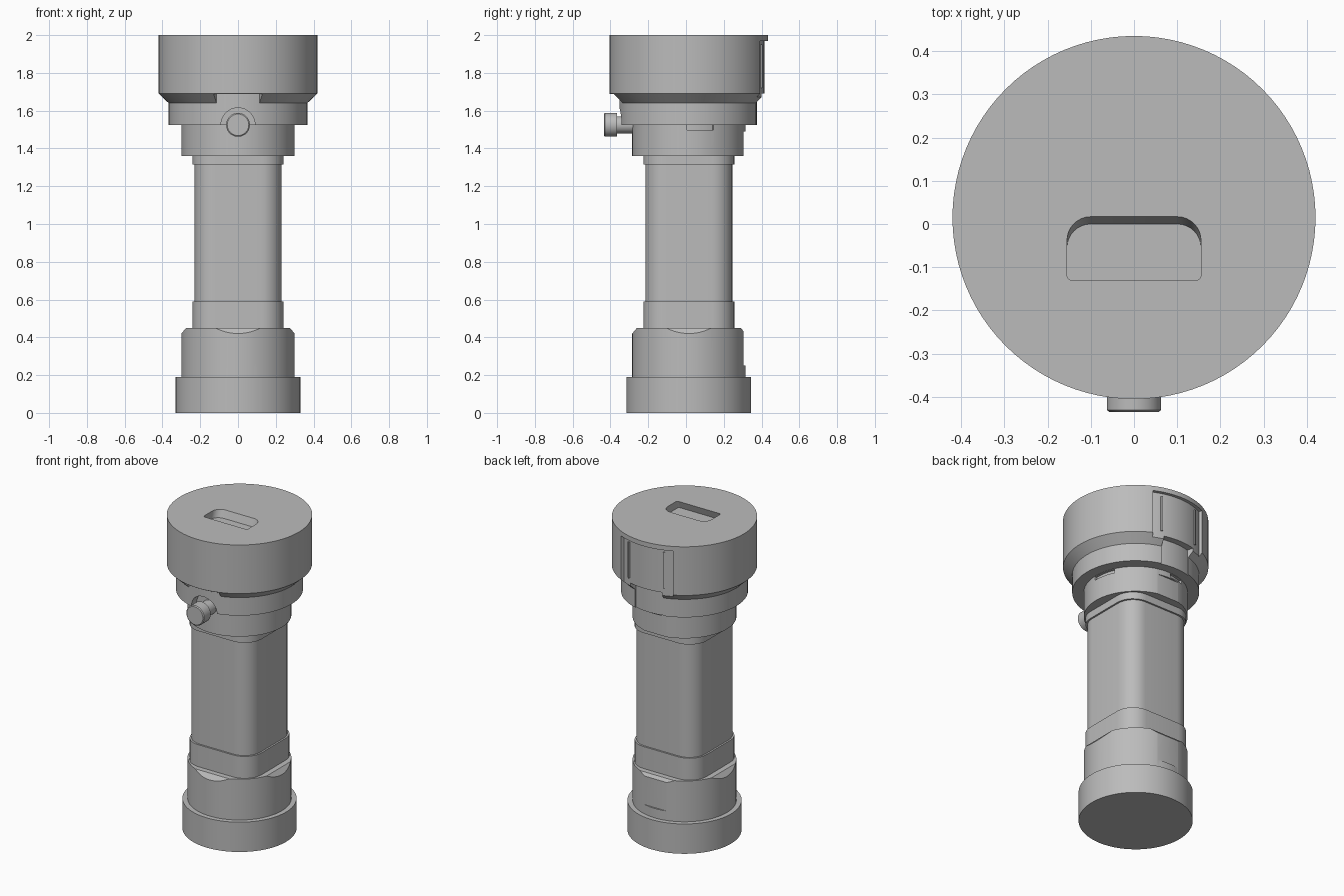
import bpy, bmesh, math
from mathutils import Vector

cube = bpy.data.objects.get("Cube")
if cube:
    bpy.data.objects.remove(cube, do_unlink=True)

CY = 0.015   # y of the main axis
SEG = 96

grey = bpy.data.materials.new("plain_grey")
grey.use_nodes = True
COLOR = (0.5, 0.5, 0.5, 1)
grey.diffuse_color = COLOR
grey.node_tree.nodes["Principled BSDF"].inputs["Base Color"].default_value = COLOR


def loft(name, rings):
    """Closed solid through matching loops of points."""
    bm = bmesh.new()
    loops = [[bm.verts.new(p) for p in ring] for ring in rings]
    for a, b in zip(loops, loops[1:]):
        for i in range(len(a)):
            j = (i + 1) % len(a)
            bm.faces.new((a[i], a[j], b[j], b[i]))
    bm.faces.new(loops[0][::-1])
    bm.faces.new(loops[-1])
    bmesh.ops.recalc_face_normals(bm, faces=bm.faces)
    mesh = bpy.data.meshes.new(name)
    bm.to_mesh(mesh)
    bm.free()
    mesh.materials.append(grey)
    obj = bpy.data.objects.new(name, mesh)
    bpy.context.collection.objects.link(obj)
    return obj


def lathe(name, profile):
    angles = [2 * math.pi * i / SEG for i in range(SEG)]
    return loft(name, [[(r * math.cos(a), CY + r * math.sin(a), z) for a in angles]
                       for r, z in profile])


def rod(name, profile, z):
    """Round part along y; profile holds (radius, y)."""
    angles = [2 * math.pi * i / 48 for i in range(48)]
    return loft(name, [[(r * math.cos(a), y, z + r * math.sin(a)) for a in angles]
                       for r, y in profile])


def box(name, x0, x1, y0, y1, z0, z1):
    return loft(name, [[(x0, y0, z), (x1, y0, z), (x1, y1, z), (x0, y1, z)]
                       for z in (z0, z1)])


def sector(name, r0, r1, mid, half, z0, z1):
    """Curved block around the main axis, angles in degrees."""
    steps = [math.radians(mid - half + 2 * half * i / 16) for i in range(17)]
    outline = [(r0, a) for a in steps] + [(r1, a) for a in reversed(steps)]
    return loft(name, [[(r * math.cos(a), CY + r * math.sin(a), z) for r, a in outline]
                       for z in (z0, z1)])


def rounded(x0, x1, y0, y1, r_front, r_back):
    """Outline of a rectangle with rounded corners."""
    pts = []
    corners = [(x1, y0, r_front, 270), (x1, y1, r_back, 0),
               (x0, y1, r_back, 90), (x0, y0, r_front, 180)]
    for x, y, r, start in corners:
        cx = x - r if x == x1 else x + r
        cy = y - r if y == y1 else y + r
        for i in range(9):
            a = math.radians(start + i * 90 / 8)
            pts.append((cx + r * math.cos(a), cy + r * math.sin(a)))
    return pts


def square_post(name, half, radius, z0, z1):
    pts = rounded(-half, half, CY - half, CY + half, radius, radius)
    return loft(name, [[(x, y, z) for x, y in pts] for z in (z0, z1)])


def cut(target, *cutters):
    for cutter in cutters:
        cutter.hide_render = True
        mod = target.modifiers.new("cut", "BOOLEAN")
        mod.operation, mod.solver, mod.object = "DIFFERENCE", "EXACT", cutter
        bpy.context.view_layer.objects.active = target
        bpy.ops.object.modifier_apply(modifier=mod.name)
        bpy.data.objects.remove(cutter, do_unlink=True)


# Base and lower ring with a sloped facet on each side
base = lathe("base", [(0.33, 0), (0.33, 0.19)])
lower_ring = lathe("lower_ring", [(0.30, 0.15), (0.30, 0.45)])
for k in range(4):
    a = math.pi / 2 * k
    out, side = Vector((math.cos(a), math.sin(a), 0)), Vector((-math.sin(a), math.cos(a), 0))
    wedge = [(0.275, 0.45), (0.325, 0.39), (0.36, 0.48), (0.25, 0.48)]
    cut(lower_ring, loft("facet_cutter", [
        [out * r + side * s + Vector((0, CY, z)) for r, z in wedge] for s in (-0.3, 0.3)]))
cut(lower_ring, box("flat_cutter", -0.2, 0.2, CY + 0.29, 0.5, 0.25, 0.5))

# Square handle with its collars
lower_collar = square_post("lower_collar", 0.241, 0.12, 0.42, 0.59)
handle = square_post("handle", 0.23, 0.11, 0.57, 1.33)
upper_collar = square_post("upper_collar", 0.241, 0.12, 1.315, 1.38)

# Round neck with small locking slots
neck = lathe("neck", [(0.30, 1.36), (0.30, 1.54)])
cut(neck,
    box("flat_cutter", -0.2, 0.2, CY + 0.29, 0.5, 1.3, 1.49),
    sector("slot_cutter", 0.285, 0.35, 12, 14, 1.498, 1.523),
    sector("slot_cutter", 0.285, 0.35, 102, 10, 1.498, 1.523))

# Ring under the head, with an arch cleared around the knob
head_ring = lathe("head_ring", [(0.367, 1.525), (0.367, 1.66)])
cut(head_ring,
    rod("arch_cutter", [(0.09, -0.5), (0.09, CY - 0.305)], 1.525),
    sector("back_cutter", 0.36, 0.46, 90, 16, 1.5, 1.7))

# Head with bevelled underside, back recess and front cutaway
head = lathe("head", [(0.367, 1.64), (0.42, 1.69), (0.42, 2.0)])
pocket = rounded(-0.155, 0.155, -0.13, 0.017, 0.012, 0.055)
cut(head,
    sector("recess_cutter", 0.40, 0.46, 90, 26, 1.6, 1.97),
    sector("back_cutter", 0.36, 0.46, 90, 16, 1.5, 1.69),
    sector("front_cutter", 0.366, 0.46, 270, 18, 1.6, 1.688),
    loft("pocket_cutter", [[(x, y - (2.0 - z) * 0.36, z) for x, y in pocket]
                           for z in (1.953, 2.01)]))

# Guide ribs in the back recess
ribs = [sector(n, 0.39, 0.408, a, 0.8, 1.72, 1.95)
        for n, a in (("left_rib", 72), ("right_rib", 108))]

# Side knob on a stem
knob = rod("knob", [(0.057, -0.435), (0.063, -0.43), (0.063, -0.365)], 1.525)
stem = rod("knob_stem", [(0.045, -0.38), (0.045, -0.25)], 1.525)

# Smooth the round surfaces and keep the edges sharp
bpy.ops.object.select_all(action="DESELECT")
for obj in [base, lower_ring, lower_collar, handle, upper_collar, neck,
            head_ring, head, knob, stem] + ribs:
    obj.select_set(True)
bpy.context.view_layer.objects.active = head
bpy.ops.object.shade_smooth_by_angle(angle=math.radians(25))
